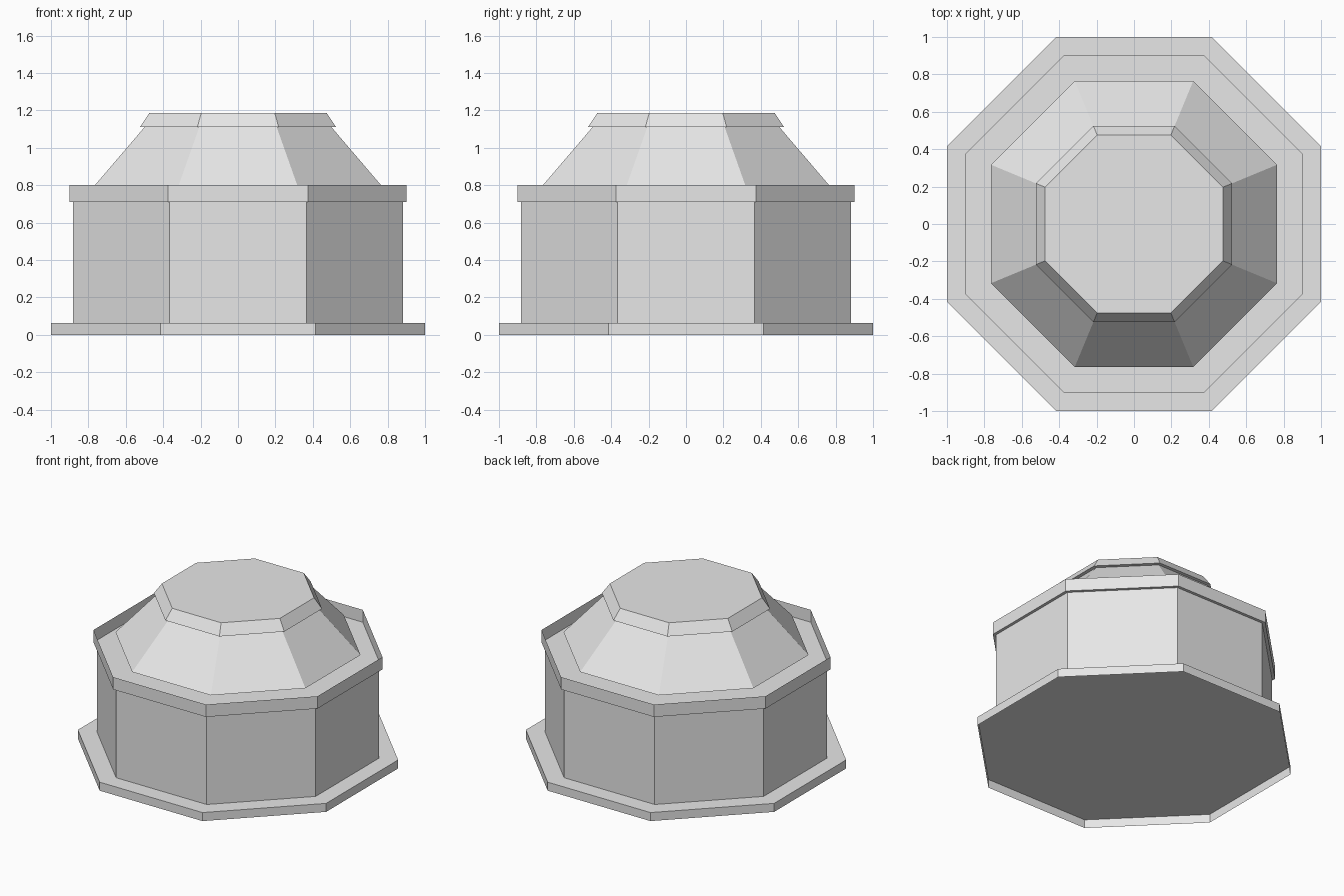
import bpy, bmesh, math

if "Cube" in bpy.data.objects:
    bpy.data.objects.remove(bpy.data.objects["Cube"])

SIDES = 8
grey = bpy.data.materials.new("light_grey")
grey.diffuse_color = (0.8, 0.8, 0.8, 1)
grey.use_nodes = True
grey.node_tree.nodes["Principled BSDF"].inputs["Base Color"].default_value = grey.diffuse_color


def octagon(name, z0, r0, z1, r1, bottom=True, top=True):
    """Tapered octagonal part; r0 and r1 are centre-to-flat distances."""
    bm = bmesh.new()
    rings = []
    for z, r in ((z0, r0), (z1, r1)):
        c = r / math.cos(math.pi / SIDES)
        rings.append([bm.verts.new((c * math.cos((i + 0.5) * 2 * math.pi / SIDES),
                                    c * math.sin((i + 0.5) * 2 * math.pi / SIDES), z))
                      for i in range(SIDES)])
    lo, hi = rings
    for i in range(SIDES):
        j = (i + 1) % SIDES
        bm.faces.new((lo[i], lo[j], hi[j], hi[i]))
    if bottom:
        bm.faces.new(lo[::-1])
    if top:
        bm.faces.new(hi)
    mesh = bpy.data.meshes.new(name)
    bm.to_mesh(mesh)
    bm.free()
    mesh.materials.append(grey)
    obj = bpy.data.objects.new(name, mesh)
    bpy.context.collection.objects.link(obj)
    return obj


# Base slab (hollow underneath) and drum wall
octagon("base_slab", 0.0, 1.0, 0.062, 1.0, bottom=False)
octagon("drum_wall", 0.062, 0.881, 0.71, 0.881, bottom=False, top=False)

# Open-topped rim: a thin parapet around a recessed floor
octagon("rim_floor_and_parapet", 0.71, 0.902, 0.80, 0.902, top=False)

# Sloping roof shell and its cap
octagon("roof_slope", 0.80, 0.765, 1.11, 0.50, bottom=False, top=False)
octagon("roof_cap", 1.11, 0.525, 1.185, 0.475)
